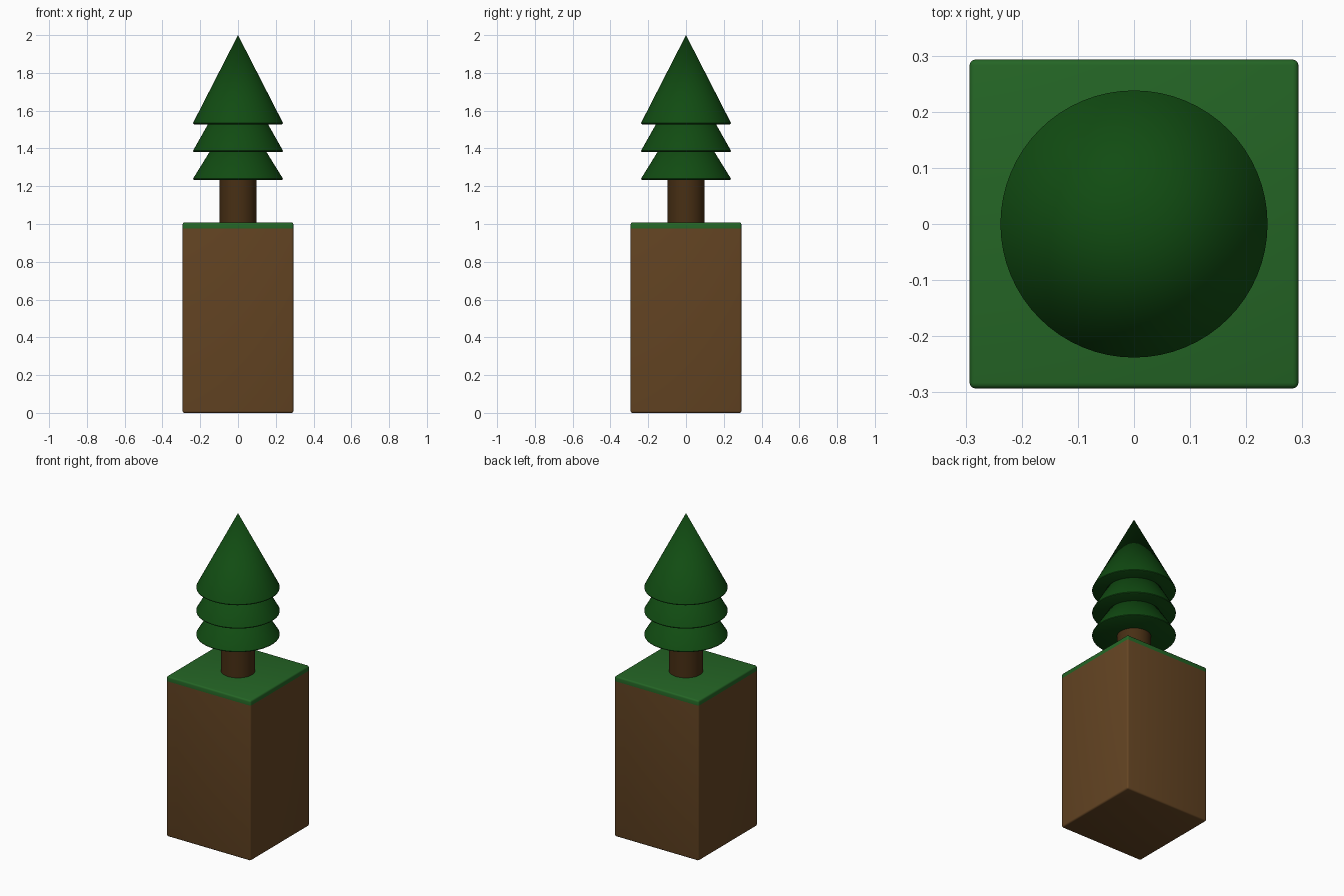
import bpy
import bmesh
import math

cube = bpy.data.objects.get("Cube")
if cube:
    bpy.data.objects.remove(cube, do_unlink=True)


def srgb(*rgb):
    """8-bit display colour to linear RGBA."""
    lin = [((c / 255 + 0.055) / 1.055) ** 2.4 if c > 10 else c / 255 / 12.92 for c in rgb]
    return (*lin, 1.0)


def material(name, colour):
    m = bpy.data.materials.new(name)
    m.diffuse_color = colour
    m.use_nodes = True
    bsdf = next(n for n in m.node_tree.nodes if n.type == 'BSDF_PRINCIPLED')
    bsdf.inputs["Base Color"].default_value = colour
    return m


SOIL = material("soil brown", srgb(101, 69, 35))
GRASS = material("grass green", srgb(36, 101, 37))
BARK = material("bark brown", srgb(72, 47, 20))
NEEDLES = material("needle green", srgb(17, 76, 18))


def finish(ob, name, mat):
    ob.name = ob.data.name = name
    ob.data.materials.append(mat)
    bpy.ops.object.shade_smooth_by_angle(angle=math.radians(35))
    return ob


def block(name, mat, half, z0, z1, round_top):
    """Square block with rounded upright edges and one rounded end."""
    bpy.ops.mesh.primitive_cube_add(size=1, location=(0, 0, (z0 + z1) / 2))
    ob = bpy.context.object
    ob.scale = (2 * half, 2 * half, z1 - z0)
    bpy.ops.object.transform_apply(location=True, rotation=False, scale=True)
    bm = bmesh.new()
    bm.from_mesh(ob.data)
    far = z0 if round_top else z1
    edges = [e for e in bm.edges if any(abs(v.co.z - far) > 1e-4 for v in e.verts)]
    bmesh.ops.bevel(bm, geom=edges, offset=0.01, segments=3, profile=0.5, affect='EDGES')
    bm.to_mesh(ob.data)
    bm.free()
    return finish(ob, name, mat)


def lathe(name, mat, profile, segments=64):
    """Revolve (radius, height) points around z; ends on the axis close it."""
    bm = bmesh.new()
    verts = [bm.verts.new((r, 0, z)) for r, z in profile]
    edges = [bm.edges.new(pair) for pair in zip(verts, verts[1:])]
    bmesh.ops.spin(bm, geom=verts + edges, axis=(0, 0, 1), cent=(0, 0, 0),
                   angle=math.tau, steps=segments)
    bmesh.ops.remove_doubles(bm, verts=bm.verts, dist=1e-5)
    bmesh.ops.recalc_face_normals(bm, faces=bm.faces)
    me = bpy.data.meshes.new(name)
    bm.to_mesh(me)
    bm.free()
    ob = bpy.data.objects.new(name, me)
    bpy.context.collection.objects.link(ob)
    bpy.ops.object.select_all(action='DESELECT')
    ob.select_set(True)
    bpy.context.view_layer.objects.active = ob
    return finish(ob, name, mat)


# Ground: tall soil block with a thin layer of grass
block("soil_block", SOIL, 0.293, 0.0, 0.977, round_top=False)
block("grass_layer", GRASS, 0.293, 0.977, 1.008, round_top=True)

# Trunk
lathe("trunk", BARK, [(0, 1.0), (0.097, 1.0), (0.097, 1.30), (0, 1.30)])

# Foliage: stacked cones with softly rounded rims
for name, base, tip in (("lower_foliage", 1.233, 1.625),
                        ("middle_foliage", 1.381, 1.81),
                        ("upper_foliage", 1.528, 2.0)):
    radius = 0.238
    slope = (tip - base) / radius
    lathe(name, NEEDLES, [(0, base), (radius - 0.006, base), (radius - 0.001, base + 0.003),
                          (radius, base + 0.007), (radius - 0.004, base + 0.007 + 0.004 * slope),
                          (0, tip)])
